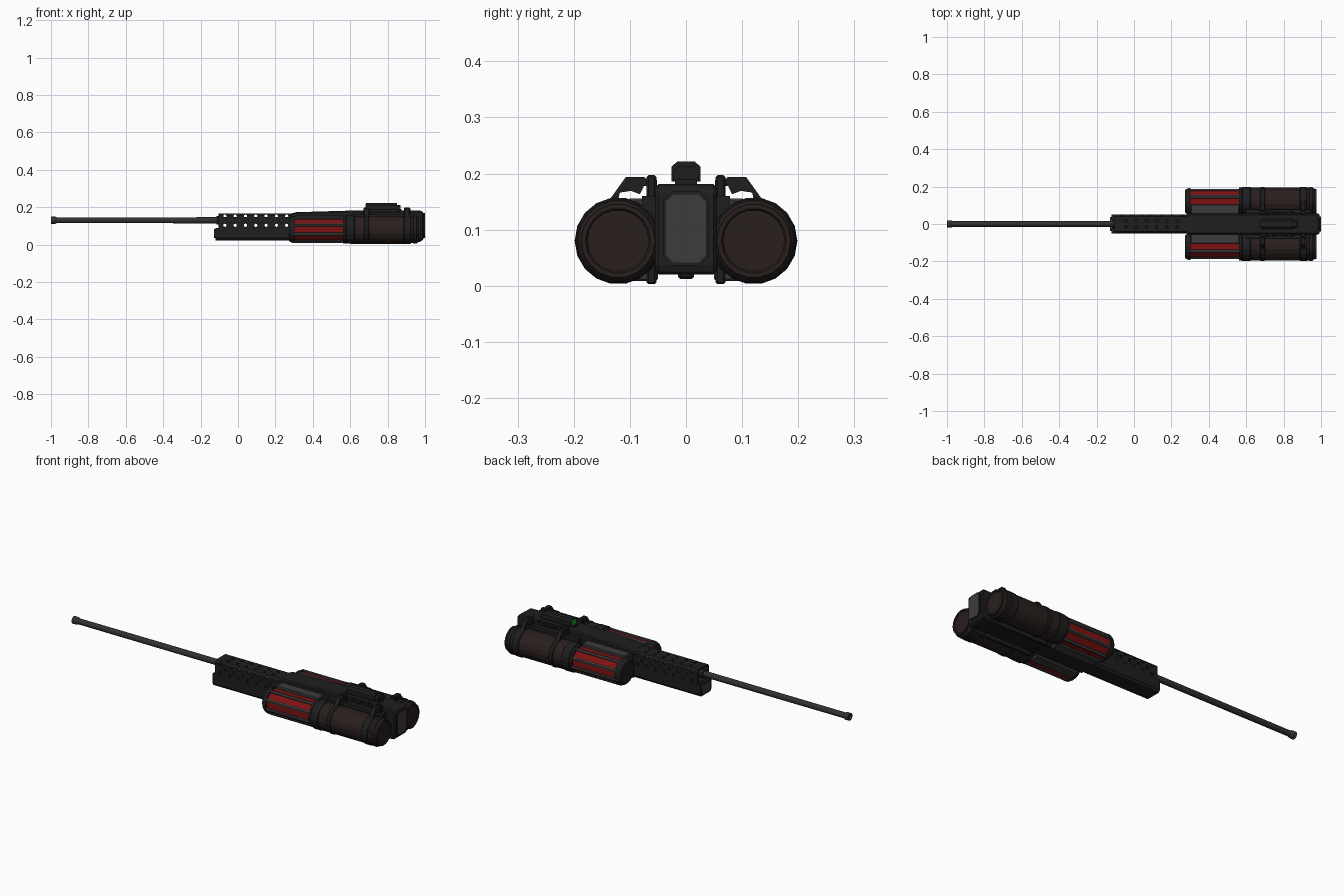
import bpy, bmesh
from math import pi, cos, sin

if "Cube" in bpy.data.objects:
    bpy.data.objects.remove(bpy.data.objects["Cube"])


def mat(name, r, g, b):
    m = bpy.data.materials.new(name)
    m.diffuse_color = (r, g, b, 1)
    m.use_nodes = True
    m.node_tree.nodes["Principled BSDF"].inputs["Base Color"].default_value = m.diffuse_color
    return m


BLACK = mat("black_metal", 0.013, 0.013, 0.014)
GREY = mat("worn_grey", 0.045, 0.045, 0.045)
STEEL = mat("barrel_steel", 0.03, 0.03, 0.03)
BROWN = mat("brown_tank", 0.022, 0.014, 0.013)
RED = mat("red_core", 0.2, 0.006, 0.006)
GREEN = mat("green_lens", 0.01, 0.35, 0.02)
DY, DZ = 0.121, 0.08   # axis of the side tanks


def finish(name, bm, material, mirror=False, bevel=0):
    bmesh.ops.recalc_face_normals(bm, faces=bm.faces)
    me = bpy.data.meshes.new(name)
    bm.to_mesh(me)
    bm.free()
    ob = bpy.data.objects.new(name, me)
    bpy.context.collection.objects.link(ob)
    if material:
        me.materials.append(material)
    if bevel:
        b = ob.modifiers.new("bevel", 'BEVEL')
        b.width, b.segments = bevel, 1
    if mirror:
        m = ob.modifiers.new("mirror", 'MIRROR')
        m.use_axis = (False, True, False)
    return ob


def loft(bm, rings):
    vs = [[bm.verts.new(p) for p in r] for r in rings]
    n = len(vs[0])
    for a, b in zip(vs, vs[1:]):
        for i in range(n):
            bm.faces.new((a[i], a[(i + 1) % n], b[(i + 1) % n], b[i]))
    bm.faces.new(vs[0])
    bm.faces.new(vs[-1])


def lathe(name, prof, material, y=0, z=0, n=18, phase=0, mirror=False):
    bm = bmesh.new()
    loft(bm, [[(x, y + r * cos(phase + 2 * pi * i / n), z + r * sin(phase + 2 * pi * i / n))
               for i in range(n)] for x, r in prof])
    return finish(name, bm, material, mirror)


def prism_x(name, prof, x0, x1, material, **kw):   # profile in y, z
    bm = bmesh.new()
    loft(bm, [[(x, y, z) for y, z in prof] for x in (x0, x1)])
    return finish(name, bm, material, **kw)


def prism_y(name, prof, y0, y1, material, **kw):   # profile in x, z
    bm = bmesh.new()
    loft(bm, [[(x, y, z) for x, z in prof] for y in (y0, y1)])
    return finish(name, bm, material, **kw)


def box(name, x0, x1, y0, y1, z0, z1, material, **kw):
    return prism_x(name, [(y0, z0), (y1, z0), (y1, z1), (y0, z1)], x0, x1, material, **kw)


def octagon(w, z0, z1, c):
    return [(-w + c, z0), (w - c, z0), (w, z0 + c), (w, z1 - c),
            (w - c, z1), (-w + c, z1), (-w, z1 - c), (-w, z0 + c)]


def cut(ob, cutter):
    cutter.hide_render = True
    cutter.hide_set(True)
    m = ob.modifiers.new("cut", 'BOOLEAN')
    m.operation, m.object, m.solver = 'DIFFERENCE', cutter, 'EXACT'


def holes(name, points, axis, r, h):
    bm = bmesh.new()
    for p in points:
        loft(bm, [[(p[0] + r * cos(pi * i / 4), s, p[1] + r * sin(pi * i / 4)) if axis == 'y'
                   else (p[0] + r * cos(pi * i / 4), p[1] + r * sin(pi * i / 4), s)
                   for i in range(8)] for s in h])
    return finish(name, bm, None)


# Barrel with flared muzzle
lathe("barrel", [(-0.985, 0.009), (-1.0, 0.012), (-1.0, 0.020), (-0.978, 0.020), (-0.968, 0.0155),
                 (0.3, 0.0165)], STEEL, z=0.13, n=16)
lathe("barrel_collar", [(-0.115, 0.022), (-0.09, 0.022)], BLACK, z=0.13, n=12)

# Perforated shroud over the barrel
shroud = prism_x("barrel_shroud", [(-0.05, 0.088), (0.05, 0.088), (0.05, 0.155), (0.04, 0.166),
                                   (-0.04, 0.166), (-0.05, 0.155)], -0.105, 0.3, BLACK)
cut(shroud, box("shroud_hollow", -0.2, 0.28, -0.041, 0.041, 0.092, 0.159, None))
cols = [-0.07 + 0.055 * i for i in range(7)]
pts = [(x, z) for x in cols for z in (0.103, 0.152)] + [(x + 0.027, 0.1275) for x in cols[:-1]]
cut(shroud, holes("shroud_side_holes", pts, 'y', 0.009, (-0.1, 0.1)))
cut(shroud, holes("shroud_top_holes", [(x + 0.027, y) for x in cols[:-1] for y in (-0.018, 0.018)],
                  'z', 0.008, (0.15, 0.2)))

# Fore end under the shroud
prism_x("fore_end", [(-0.04, 0.022), (0.04, 0.022), (0.05, 0.034), (0.05, 0.089),
                     (-0.05, 0.089), (-0.05, 0.034)], -0.12, 0.32, BLACK)
prism_x("fore_end_cap", octagon(0.038, 0.034, 0.082, 0.01), -0.127, -0.119, GREY)

# Receiver
prism_y("receiver", [(0.28, 0.02), (0.985, 0.02), (0.993, 0.03), (0.993, 0.17), (0.98, 0.181),
                     (0.58, 0.181), (0.31, 0.173), (0.28, 0.165)], -0.055, 0.055, BLACK, bevel=0.006)
prism_x("rear_plate", octagon(0.041, 0.036, 0.168, 0.016), 0.99, 0.9985, BLACK)
prism_x("rear_plate_inset", octagon(0.036, 0.041, 0.163, 0.014), 0.995, 1.0, GREY)

# Side tanks: brown body, dark bands and stepped end cap
lathe("tank", [(0.578, 0.068), (0.578, 0.074), (0.955, 0.074), (0.966, 0.066), (0.975, 0.066),
               (0.975, 0.058), (0.97, 0.055)], BROWN, DY, DZ, mirror=True)
for i, (a, b, r) in enumerate([(0.575, 0.625, 0.0765), (0.675, 0.70, 0.0775),
                               (0.885, 0.925, 0.0775), (0.935, 0.958, 0.076)]):
    lathe(f"tank_band_{i}", [(a, 0.07), (a, r - 0.003), (a + 0.004, r), (b - 0.004, r),
                             (b, r - 0.003), (b, 0.07)], BLACK, DY, DZ, mirror=True)

# Red octagonal cells with bars along each edge
lathe("red_cell", [(0.29, 0.066), (0.58, 0.066)], RED, DY, DZ, n=8, phase=pi / 8, mirror=True)
for i in range(8):
    a = pi / 8 + i * pi / 4
    lathe(f"cell_bar_{i}", [(0.29, 0.0095), (0.58, 0.0095)], GREY, DY + 0.063 * cos(a),
          DZ + 0.063 * sin(a), n=6, phase=a, mirror=True)
lathe("cell_front_ring", [(0.272, 0.05), (0.272, 0.058), (0.28, 0.066), (0.295, 0.072),
                          (0.303, 0.072), (0.303, 0.06)], BLACK, DY, DZ, n=16, mirror=True)
lathe("cell_rear_ring", [(0.562, 0.06), (0.562, 0.073), (0.58, 0.073)], BLACK, DY, DZ,
      n=16, mirror=True)

# Cell mounting plates joining the cells to the receiver
for nm, z0, z1 in (("upper", 0.135, 0.155), ("lower", 0.008, 0.026)):
    box(f"{nm}_cell_plate", 0.303, 0.562, 0.05, 0.105, z0, z1, GREY, mirror=True, bevel=0.004)
box("tank_mount", 0.6, 0.94, 0.05, 0.078, 0.06, 0.16, BLACK, mirror=True)

# Clamp arms and straps
for i, x in enumerate((0.677, 0.893)):
    prism_x(f"clamp_arm_{i}", [(0.052, 0.178), (0.075, 0.178), (0.082, 0.163), (0.098, 0.169),
                               (0.118, 0.166), (0.122, 0.148), (0.14, 0.148), (0.107, 0.194),
                               (0.075, 0.194), (0.068, 0.188), (0.052, 0.188)],
            x, x + 0.022, BLACK, mirror=True)
    box(f"clamp_strap_{i}", x - 0.006, x + 0.028, 0.053, 0.07, 0.003, 0.197, BLACK,
        mirror=True, bevel=0.003)

# Top side rails and lower rails
box("upper_rail", 0.69, 0.86, 0.053, 0.063, 0.172, 0.188, BLACK, mirror=True, bevel=0.003)
for i in range(3):
    box(f"rail_lug_{i}", 0.72 + i * 0.05, 0.74 + i * 0.05, 0.053, 0.07, 0.17, 0.19, BLACK, mirror=True)
box("lower_rail", 0.6, 0.92, 0.055, 0.07, 0.003, 0.03, BLACK, mirror=True, bevel=0.003)
box("underside_rib", 0.6, 0.9, -0.014, 0.014, 0.012, 0.024, BLACK, bevel=0.004)

# Sight on top, with green lens facing forward
prism_x("sight_base", [(-0.02, 0.176), (0.02, 0.176), (0.02, 0.19), (-0.02, 0.19)], 0.67, 0.875, BLACK)
sight = [(-0.026, 0.186), (0.026, 0.186), (0.026, 0.212), (0.016, 0.221), (-0.016, 0.221), (-0.026, 0.212)]
prism_x("sight_body", sight, 0.685, 0.85, BLACK)
prism_x("sight_eyepiece", [(y * 0.85, 0.186 + (z - 0.186) * 0.75) for y, z in sight], 0.845, 0.868, BLACK)
prism_x("sight_lens", [(y * 0.75, 0.19 + (z - 0.186) * 0.75) for y, z in sight], 0.681, 0.69, GREEN)
